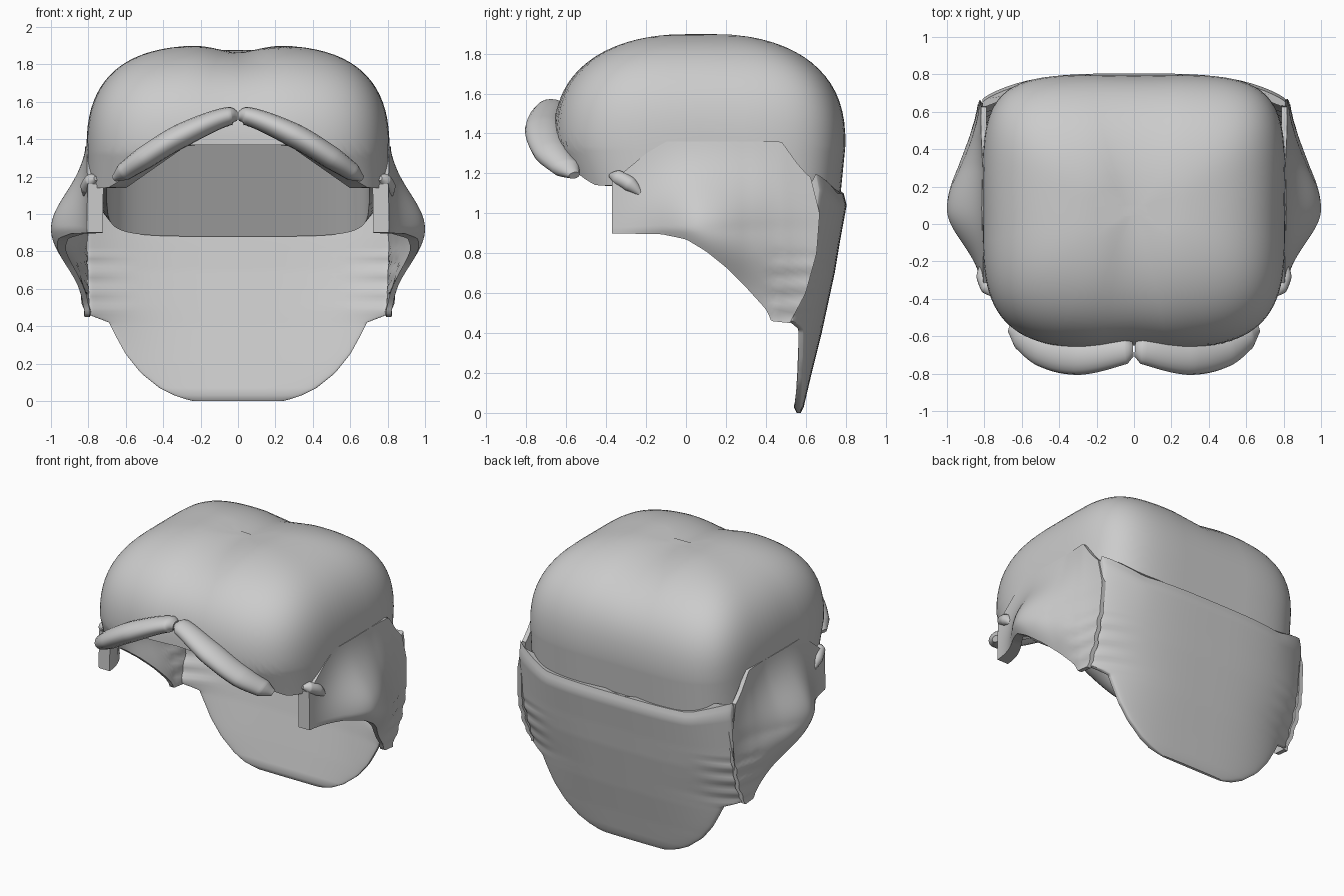
import bpy, bmesh, math
from math import sin, cos, pi, exp

if "Cube" in bpy.data.objects:
    bpy.data.objects.remove(bpy.data.objects["Cube"])

mat = bpy.data.materials.new("plain grey")
mat.use_nodes = True
GREY = (0.6, 0.6, 0.6, 1)
mat.diffuse_color = GREY
mat.node_tree.nodes["Principled BSDF"].inputs["Base Color"].default_value = GREY


def finish(ob, angle=50):
    ob.data.materials.append(mat)
    bpy.ops.object.select_all(action='DESELECT')
    ob.select_set(True)
    bpy.context.view_layer.objects.active = ob
    if ob.type == 'MESH':
        bpy.ops.object.shade_smooth_by_angle(angle=math.radians(angle))


def loft(name, rings, mirror=False):
    """Skin a list of closed rings and cap both ends."""
    bm = bmesh.new()
    rows = [[bm.verts.new(p) for p in ring] for ring in rings]
    n = len(rows[0])
    for a, b in zip(rows, rows[1:]):
        for i in range(n):
            j = (i + 1) % n
            bm.faces.new((a[i], a[j], b[j], b[i]))
    bm.faces.new(rows[0])
    bm.faces.new(rows[-1])
    bmesh.ops.recalc_face_normals(bm, faces=bm.faces)
    me = bpy.data.meshes.new(name)
    bm.to_mesh(me)
    bm.free()
    ob = bpy.data.objects.new(name, me)
    bpy.context.collection.objects.link(ob)
    if mirror:
        ob.modifiers.new("mirror", 'MIRROR')
    finish(ob)


def lerp(table, v):
    for (a, p), (b, q) in zip(table, table[1:]):
        if v <= b:
            return p + (q - p) * max(0, v - a) / (b - a)
    return table[-1][1]


def power(v, e):
    return math.copysign(abs(v) ** e, v)


# Cap: rounded square dome with a centre groove and a hollow underside
EQ, TALL, SEG, STEPS = 1.34, 0.565, 96, 28


def plan(i):
    t = 2 * pi * i / SEG
    e = 2 / (3.6 if sin(t) < 0 else 4.6)
    return power(cos(t), e), power(sin(t), e)


def rim(sx, sy):
    if sy > 0:
        return 1.15 - 0.1 * sy
    return max(1.14, min(1.37, 1.56 - 0.49 * abs(sx)))


def dome(i, f):
    sx, sy = plan(i)
    low = rim(sx, sy)
    if low < EQ:
        s = f * (1 + (EQ - low) / 0.5)
    else:
        s = f * 2 / pi * math.acos(((low - EQ) / TALL) ** 1.25)
    if s <= 1:
        r, z = sin(s * pi / 2), EQ + TALL * max(0, cos(s * pi / 2)) ** 0.8
    else:
        r, z = 1, EQ - (s - 1) * 0.5
    x, y = 0.81 * sx * r ** 0.6, 0.065 + 0.735 * sy * r ** 0.83
    if z < EQ:
        y += (EQ - z) * (0.4 if sy < 0 else -0.1) * abs(sy)
    groove = exp(-(x / 0.14) ** 2)
    crease = 0.02 if sy < 0 else 0.006
    return x, y - crease * groove * sy * r, z - 0.04 * groove * max(0, 1 - r ** 3)


def hollow(i, z, back):
    sx, sy = plan(i)
    return 0.7 * sx, 0.03 + (back if sy > 0 else 0.57) * sy, z


def hollow_hem(i):
    sx, sy = plan(i)
    low = rim(sx, sy) - 0.002
    return hollow(i, low - (low - 0.88) * max(0, sy), 0.675)


rings = [[dome(i, (k + 0.3) / (STEPS + 0.3)) for i in range(SEG)] for k in range(STEPS + 1)]
rings.append([hollow_hem(i) for i in range(SEG)])
rings.append([hollow(i, 1.38, 0.42) for i in range(SEG)])
loft("cap_dome", rings)

# Back flap: thin leaning curtain that wraps forward at the sides
WIDTH = [(0, .24), (.02, .32), (.07, .42), (.15, .52), (.25, .6), (.35, .655),
         (.42, .69), (.46, .795), (.9, .81), (1.2, .81)]
BACK = [(0, .575), (.03, .59), (.2, .63), (.4, .68), (.7, .745), (.85, .77),
        (1.04, .805), (1.1, .79), (1.2, .75)]
THICK = [(0, .02), (.03, .05), (.5, .055), (.87, .06), (1.2, .06)]
BEND = [(0, .1), (.4, .15), (.5, .16), (.6, .14), (.8, .12), (1.2, .13)]
COLS = 40


def flap_ring(z):
    w = lerp(WIDTH, z)
    fold = 0.008 * sin(z * 62) if 0.45 < z < 0.8 else 0
    front, back = [], []
    for k in range(COLS + 1):
        u = -cos(pi * k / COLS)
        x = u * w
        side = max(0, (abs(x) - 0.55) / 0.27)
        lift = 0.1 * side * max(0, z - 0.8) / 0.3
        yb = lerp(BACK, z) - lerp(BEND, z) * (abs(x) / 0.82) ** 3.5 + fold * side
        half = lerp(THICK, z) / 2
        edge = half * max(0.4, (1 - min(1, u * u)) ** 0.15)
        back.append((x, yb - half + edge, z + lift))
        front.append((x, yb - half - edge, z + lift * 0.5))
    return back + front[::-1]


levels = [0, .01, .03, .07] + [.1 + .02 * k for k in range(39)] + [.87, .89] \
    + [.92 + .03 * k for k in range(7)]
loft("back_flap", [flap_ring(z) for z in levels])

# Side flaps: thin shells that bulge outward over the ears and meet the back flap
HEM = [(-.37, .9), (-.12, .895), (0, .87), (.1, .81), (.2, .73), (.3, .63),
       (.4, .52), (.46, .46), (.68, .45)]
TOP = [(-.37, 1.16), (-.2, 1.3), (-.1, 1.36), (.5, 1.36), (.6, 1.25), (.68, 1.18)]
REAR = [(.45, .52), (.6, .6), (.8, .655), (1.0, .67), (1.2, .62)]


def bulge(y, z):
    d = y - 0.08 - max(0, 0.92 - z) * 0.6
    return exp(-(d / (0.34 if d > 0 else 0.25)) ** 2 - ((z - 0.92) / 0.27) ** 2)


def side_ring(y):
    lo, hi = lerp(HEM, y), lerp(TOP, y)
    thick = 0.085 - 0.055 * max(0, min(1, (y + 0.1) / 0.4))
    outer, inner = [], []
    for k in range(31):
        z = lo + (hi - lo) * k / 30
        b = bulge(y, z)
        fold = 0.006 * sin(z * 62) * max(0, min(1, (y - 0.38) / 0.1)) if z < 0.8 else 0
        depth = y if y < 0.4 else 0.4 + (y - 0.4) * (lerp(REAR, z) - 0.4) / 0.28
        x = 0.8 + 0.2 * b + fold + 0.015 * max(0, min(1, (y - 0.3) / 0.2))
        outer.append((x, depth, z))
        inner.append((x - thick * (1 - 0.3 * b), depth, z))
    return outer + inner[::-1]


loft("side_flap", [side_ring(-0.37 + 1.05 * k / 42) for k in range(43)], mirror=True)


# Rolled brim halves and the small side toggles
def roll(name, points, depth, stretch):
    cu = bpy.data.curves.new(name, 'CURVE')
    cu.dimensions = '3D'
    cu.bevel_depth, cu.bevel_resolution = depth, 6
    cu.use_fill_caps = True
    sp = cu.splines.new('BEZIER')
    sp.bezier_points.add(len(points) - 1)
    for bp, (x, y, z, r) in zip(sp.bezier_points, points):
        bp.co, bp.radius = (x, y / stretch, z), r
        bp.handle_left_type = bp.handle_right_type = 'AUTO'
    ob = bpy.data.objects.new(name, cu)
    ob.scale.y = stretch
    bpy.context.collection.objects.link(ob)
    finish(ob)


BRIM = [(.005, -.67, 1.525, .4), (.04, -.675, 1.525, .75), (.3, -.71, 1.42, 1),
        (.5, -.67, 1.3, .95), (.61, -.6, 1.225, .75), (.66, -.56, 1.19, .3)]
TOGGLE = [(.76, -.38, 1.19, .3), (.78, -.345, 1.18, 1), (.805, -.28, 1.145, 1),
          (.815, -.21, 1.08, .2)]
for side, sign in (("left", 1), ("right", -1)):
    for part, pts, depth, stretch in (("brim_roll", BRIM, .065, 1.5), ("toggle", TOGGLE, .038, 1)):
        roll(f"{side}_{part}", [(sign * x, y, z, r) for x, y, z, r in pts], depth, stretch)
